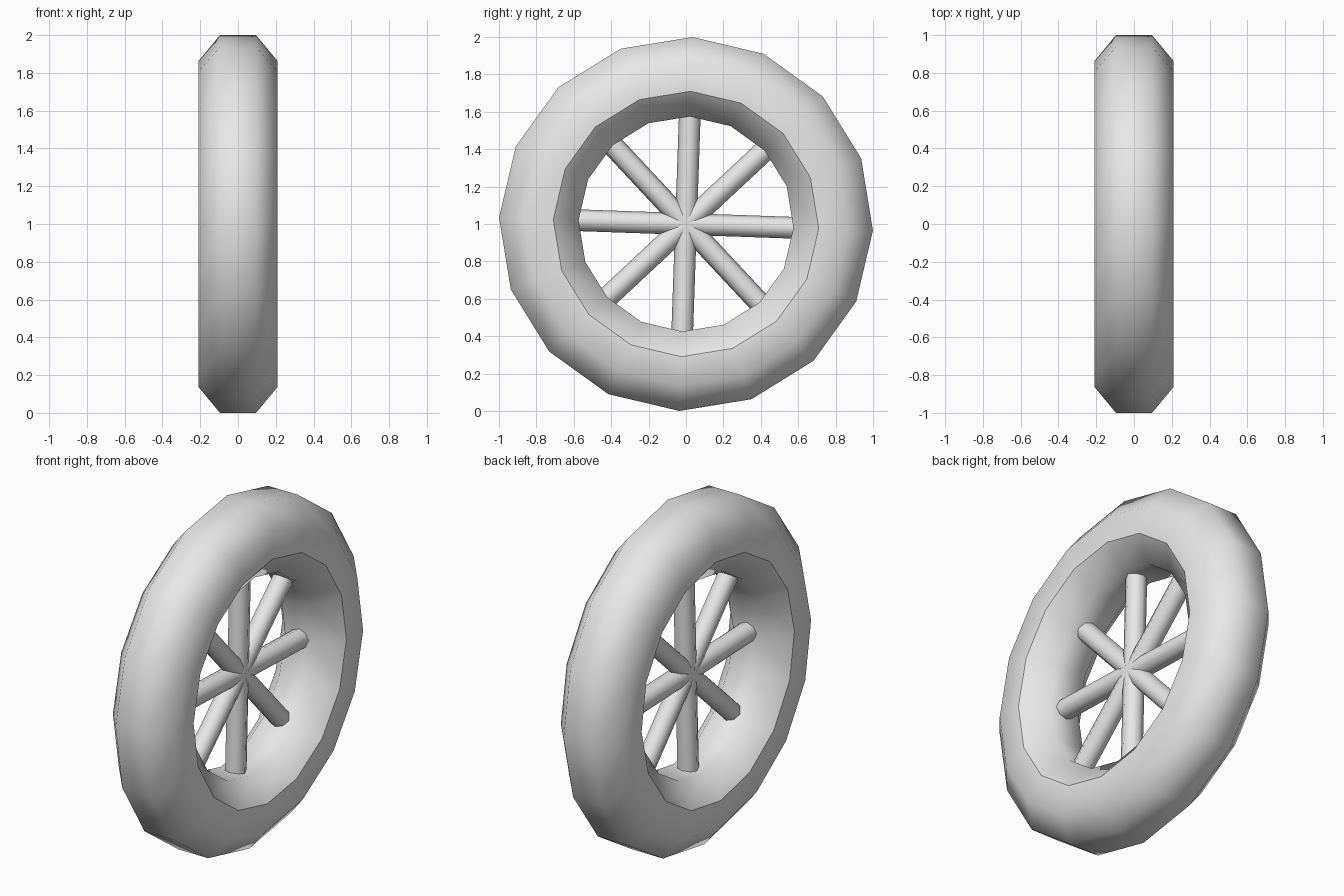
import bpy, bmesh, math
from mathutils import Matrix, Vector

cube = bpy.data.objects.get("Cube")
if cube:
    bpy.data.objects.remove(cube, do_unlink=True)

SEGMENTS = 16
TILT = math.radians(2)
CENTRE = Vector((0, 0, 1))

grey = bpy.data.materials.new("light_grey")
grey.use_nodes = True
grey.diffuse_color = (0.8, 0.8, 0.8, 1)
grey.node_tree.nodes["Principled BSDF"].inputs["Base Color"].default_value = (0.8, 0.8, 0.8, 1)


def finish(name, bm, flat_caps=False):
    """Turn a bmesh into a smooth shaded object."""
    bmesh.ops.recalc_face_normals(bm, faces=bm.faces)
    for f in bm.faces:
        f.smooth = not (flat_caps and len(f.verts) > 4)
    mesh = bpy.data.meshes.new(name)
    bm.to_mesh(mesh)
    bm.free()
    mesh.materials.append(grey)
    obj = bpy.data.objects.new(name, mesh)
    obj.location = CENTRE
    bpy.context.collection.objects.link(obj)
    return obj


def lathe(name, profile, outward):
    """Revolve (x, radius) points around the x axle."""
    bm = bmesh.new()
    rings = []
    for i in range(SEGMENTS):
        a = TILT + math.tau * i / SEGMENTS
        rings.append([bm.verts.new((x, r * math.sin(a), r * math.cos(a))) for x, r in profile])
    for i, ring in enumerate(rings):
        after = rings[(i + 1) % SEGMENTS]
        for j in range(len(profile) - 1):
            bm.faces.new((ring[j], ring[j + 1], after[j + 1], after[j]))
    obj = finish(name, bm)
    # Make the open band face away from or towards the axle
    mid = obj.data.polygons[len(profile) // 2 - 1]
    radial = Vector((0, mid.center.y, mid.center.z))
    if (mid.normal.dot(radial) > 0) != outward:
        obj.data.flip_normals()
    return obj


# Tyre: outer tread, shoulders and side walls
lathe("tyre", [(-0.208, 0.71), (-0.208, 0.865), (-0.096, 1.0),
               (0.096, 1.0), (0.208, 0.865), (0.208, 0.71)], True)

# Rim: bevelled inner surface, with a crisp edge against the tyre
lathe("rim", [(-0.208, 0.71), (-0.096, 0.575), (0.096, 0.575), (0.208, 0.71)], False)

# Spokes: four bars crossing at the axle
for k in range(4):
    bm = bmesh.new()
    bmesh.ops.create_cone(bm, cap_ends=True, segments=8, radius1=0.058, radius2=0.058,
                          depth=1.24, matrix=Matrix.Rotation(-TILT - k * math.pi / 4, 4, "X"))
    finish(f"spoke_{k + 1}", bm, flat_caps=True)
